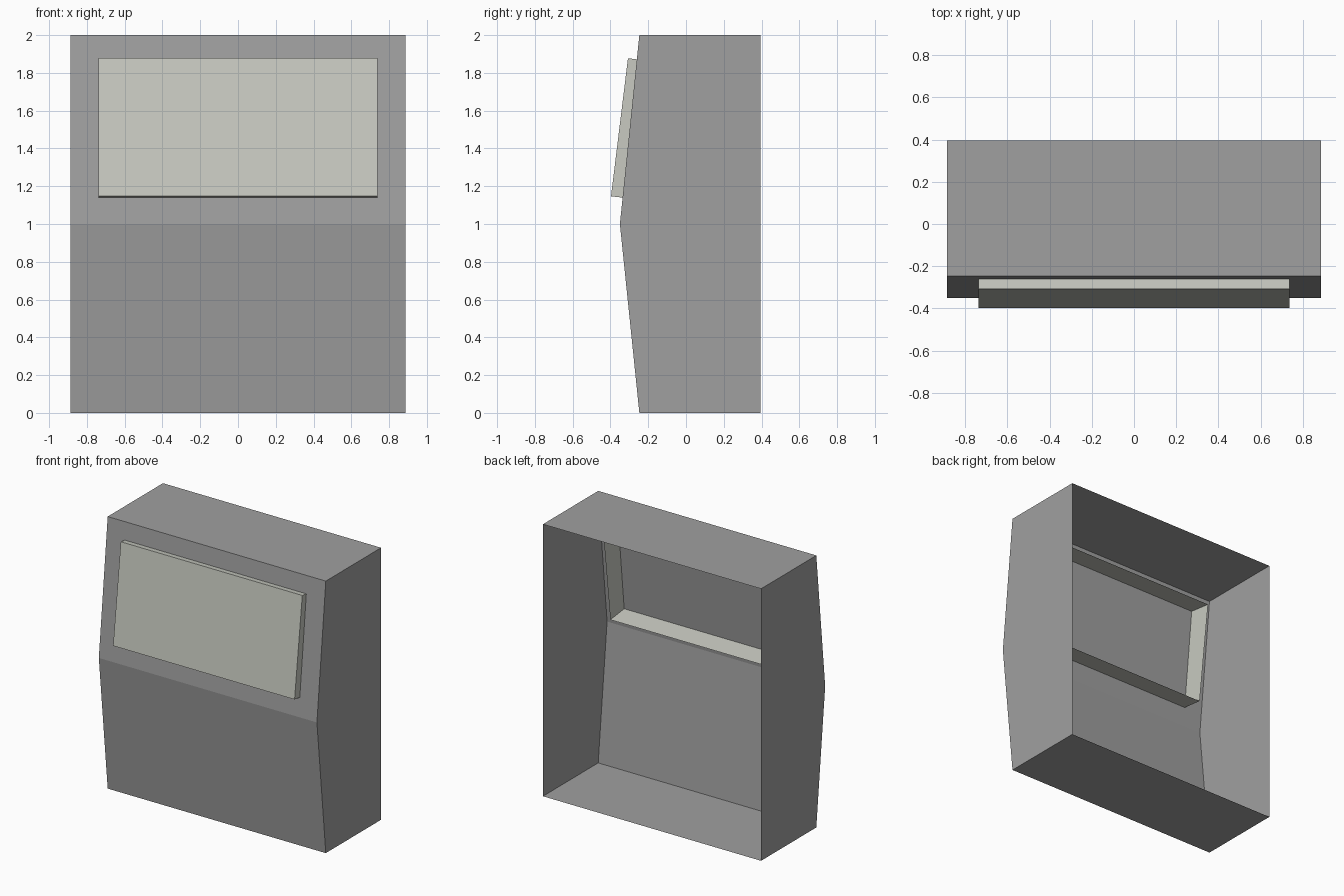
import bpy
import bmesh
import math

if "Cube" in bpy.data.objects:
    bpy.data.objects.remove(bpy.data.objects["Cube"])


def material(name, rgb):
    m = bpy.data.materials.new(name)
    m.diffuse_color = (*rgb, 1)
    m.use_nodes = True
    m.node_tree.nodes["Principled BSDF"].inputs["Base Color"].default_value = m.diffuse_color
    return m


def extruded_shell(name, profile, half_width, mat, open_edge):
    """Extrude a y-z profile along x, leaving out the wall on one profile edge."""
    bm = bmesh.new()
    right = [bm.verts.new((half_width, y, z)) for y, z in profile]
    left = [bm.verts.new((-half_width, y, z)) for y, z in profile]
    bm.faces.new(right)
    bm.faces.new(left[::-1])
    n = len(profile)
    for i in range(n):
        j = (i + 1) % n
        if i != open_edge:
            bm.faces.new((right[j], right[i], left[i], left[j]))
    mesh = bpy.data.meshes.new(name)
    bm.to_mesh(mesh)
    bm.free()
    mesh.materials.append(mat)
    ob = bpy.data.objects.new(name, mesh)
    bpy.context.collection.objects.link(ob)
    return ob


grey = material("mid grey", (0.352, 0.352, 0.352))
pale = material("pale grey green", (0.578, 0.591, 0.533))

# Cabinet with a kinked front and an open back (edge 1 is the back)
extruded_shell("cabinet",
               [(-0.247, 0), (0.395, 0), (0.395, 2), (-0.247, 2), (-0.35, 1)],
               0.887, grey, 1)

# Tilted panel box, open at the back, reaching through the front wall
tilt = math.radians(7)
c, s = math.cos(tilt), math.sin(tilt)
y0, z0, depth, height = -0.397, 1.147, 0.223, 0.736


def tilted(d, h):
    return (y0 + d * c + h * s, z0 - d * s + h * c)


extruded_shell("front_panel",
               [tilted(0, 0), tilted(depth, 0), tilted(depth, height), tilted(0, height)],
               0.738, pale, 1)
